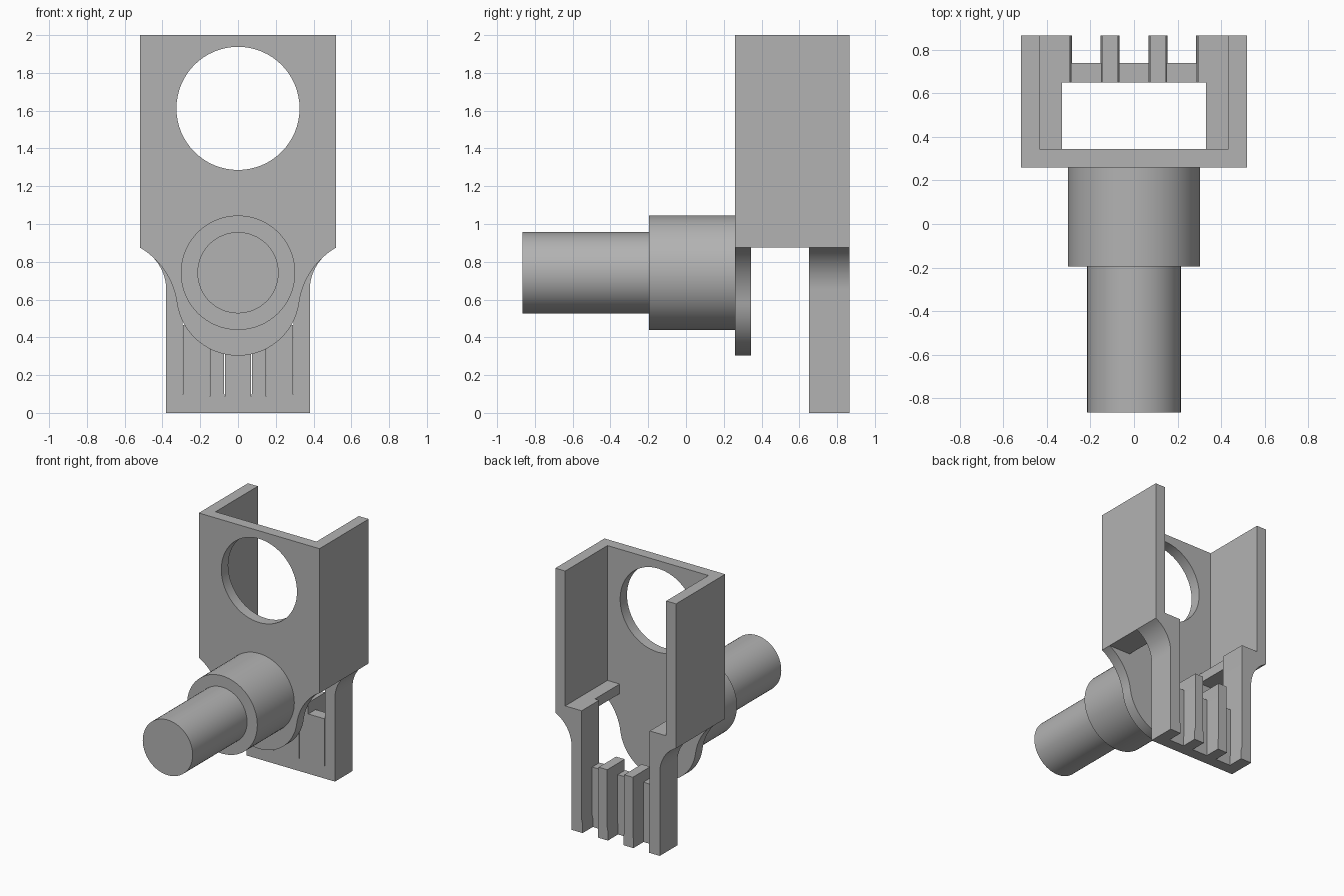
import bpy, bmesh, math

if "Cube" in bpy.data.objects:
    bpy.data.objects.remove(bpy.data.objects["Cube"], do_unlink=True)

# One plain grey for everything
grey = bpy.data.materials.new("plain grey")
grey.use_nodes = True
colour = (0.45, 0.45, 0.45, 1)
grey.diffuse_color = colour
grey.node_tree.nodes["Principled BSDF"].inputs["Base Color"].default_value = colour


def arc(cx, cz, r, start, end, n=24):
    """Points on an arc, angles in radians."""
    steps = [start + (end - start) * i / n for i in range(n + 1)]
    return [(cx + r * math.cos(a), cz + r * math.sin(a)) for a in steps]


def prism(name, loops, y0, y1):
    """Extrude closed x-z outlines from y0 to y1; inner outlines become holes."""
    curve = bpy.data.curves.new(name, "CURVE")
    curve.dimensions = "2D"
    curve.fill_mode = "BOTH"
    curve.extrude = (y1 - y0) / 2
    for pts in loops:
        spline = curve.splines.new("POLY")
        spline.points.add(len(pts) - 1)
        for p, (x, z) in zip(spline.points, pts):
            p.co = (x, z, 0, 1)
        spline.use_cyclic_u = True
    ob = bpy.data.objects.new(name, curve)
    bpy.context.collection.objects.link(ob)
    ob.location.y = (y0 + y1) / 2
    ob.rotation_euler.x = math.pi / 2
    bpy.ops.object.select_all(action="DESELECT")
    ob.select_set(True)
    bpy.context.view_layer.objects.active = ob
    bpy.ops.object.convert(target="MESH")
    ob = bpy.context.object
    ob.name = name
    bm = bmesh.new()
    bm.from_mesh(ob.data)
    bmesh.ops.remove_doubles(bm, verts=bm.verts, dist=0.0001)
    bmesh.ops.recalc_face_normals(bm, faces=bm.faces)
    bm.to_mesh(ob.data)
    bm.free()
    ob.data.materials.clear()
    ob.data.materials.append(grey)
    bpy.ops.object.shade_smooth_by_angle(angle=math.radians(30))
    return ob


def box(x0, x1, z0, z1):
    return [(x0, z0), (x1, z0), (x1, z1), (x0, z1)]


def mirrored(pts, side):
    return [(side * x, z) for x, z in pts]


FRONT, INNER, REAR_IN, SLOT, BACK = 0.26, 0.345, 0.65, 0.74, 0.865
WALL_Z, LEDGE_Z, TOP = 0.875, 0.95, 2.0
HALF, HALF_IN = 0.52, 0.435

# Front plate: round lower lobe flaring out to full width, with a large hole
tilt = math.radians(-8)
lobe = arc(0, 0.63, 0.327, -math.pi / 2, tilt)
fx, fz, fr = 0.72, 0.529, 0.4
flare_end = math.atan2(WALL_Z - fz, HALF - fx)
flare = arc(fx, fz, fr, math.pi + tilt, flare_end)
right_half = lobe + flare[1:-1] + [(HALF, WALL_Z), (HALF, TOP)]
outline = right_half + mirrored(right_half[:0:-1], -1)
hole = arc(0, 1.612, 0.326, 0, math.tau, 64)[:-1]
prism("front_plate", [outline, hole], FRONT, INNER)

# Side walls, inner ledges and rear legs
leg_r = 0.25
leg_cx, leg_cz = 0.38 + leg_r, 0.65
leg_end = math.atan2(WALL_Z - leg_cz, HALF - leg_cx)
leg_curve = arc(leg_cx, leg_cz, leg_r, math.pi, leg_end, 16)
leg = ([(0.285, 0), (0.38, 0)] + leg_curve[:-1]
       + [(HALF, WALL_Z), (HALF_IN, WALL_Z), (HALF_IN, LEDGE_Z),
          (0.293, LEDGE_Z), (0.293, 0.1), (0.285, 0.07)])
tooth = [(0.067, 0), (0.153, 0), (0.153, 0.07), (0.147, 0.1),
         (0.147, 0.55), (0.073, 0.55), (0.073, 0.1), (0.067, 0.07)]
for side, label in ((1, "left"), (-1, "right")):
    prism(label + "_wall", [mirrored(box(HALF_IN, HALF, WALL_Z, TOP), side)], INNER, BACK)
    prism(label + "_ledge", [mirrored(box(0.33, HALF_IN, WALL_Z, LEDGE_Z), side)], INNER, REAR_IN)
    prism(label + "_rear_leg", [mirrored(leg, side)], REAR_IN, BACK)
    prism(label + "_comb_tooth", [mirrored(tooth, side)], REAR_IN, BACK)

# Thin web joining the legs and teeth
for name, x0, x1 in (("left_web", 0.15, 0.29), ("middle_web", -0.07, 0.07),
                     ("right_web", -0.29, -0.15)):
    prism(name, [box(x0, x1, 0, 0.465)], REAR_IN, SLOT)

# Stepped round shaft pointing forward
for name, r, y0, y1 in (("shaft_collar", 0.303, -0.195, FRONT),
                        ("shaft_pin", 0.215, -0.865, -0.195)):
    prism(name, [arc(0, 0.742, r, 0, math.tau, 64)[:-1]], y0, y1)
